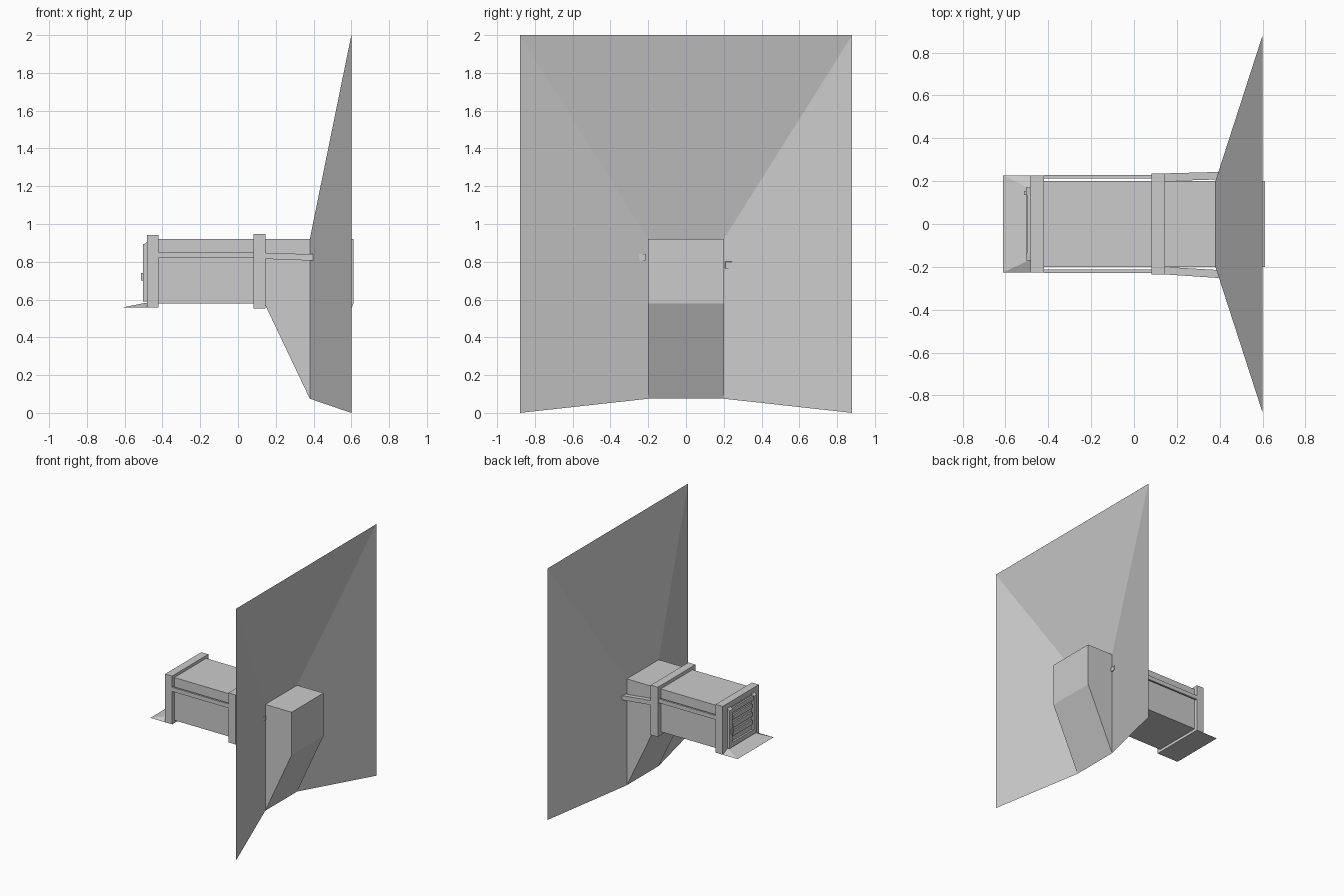
import bpy


def mesh(name, verts, faces):
    me = bpy.data.meshes.new(name)
    me.from_pydata(verts, [], faces)
    me.update()
    ob = bpy.data.objects.new(name, me)
    bpy.context.collection.objects.link(ob)
    return ob


def loft(name, a, b):
    """Solid between two matching loops of points."""
    n = len(a)
    sides = [(i, (i + 1) % n, n + (i + 1) % n, n + i) for i in range(n)]
    return mesh(name, a + b, sides + [tuple(reversed(range(n))), tuple(range(n, 2 * n))])


def rect_x(x, y0, y1, z0, z1):
    return [(x, y0, z0), (x, y1, z0), (x, y1, z1), (x, y0, z1)]


def box(name, x0, x1, y0, y1, z0, z1):
    return loft(name, rect_x(x0, y0, y1, z0, z1), rect_x(x1, y0, y1, z0, z1))


# Main body with the wedge-shaped hopper below its front end
profile = [(-0.46, 0.58), (0.14, 0.58), (0.38, 0.075), (0.612, 0.58), (0.612, 0.92), (-0.46, 0.92)]
loft("body", [(x, 0.2, z) for x, z in profile], [(x, -0.2, z) for x, z in profile])

# Flared sheet around the body, open at the bottom
inner = [(0.38, -0.2, 0.075), (0.38, -0.2, 0.92), (0.38, 0.2, 0.92), (0.38, 0.2, 0.075)]
outer = [(0.6, -0.88, 0), (0.6, -0.88, 2), (0.6, 0.88, 2), (0.6, 0.88, 0)]
mesh("flared_sheet", inner + outer, [(i, i + 1, i + 5, i + 4) for i in range(3)])

# Bands wrapping the body
box("rear_band", -0.482, -0.42, -0.227, 0.227, 0.558, 0.942)
box("middle_band", 0.082, 0.145, -0.236, 0.236, 0.552, 0.947)

# Side rails between the bands, and the slanted rods through the sheet
for s, side in ((-1, "right"), (1, "left")):
    y0, y1 = sorted((s * 0.213, s * 0.228))
    box(side + "_rail", -0.42, 0.082, y0, y1, 0.82, 0.853)
loft("right_rod", rect_x(0.14, -0.235, -0.2, 0.815, 0.847), rect_x(0.396, -0.252, -0.215, 0.806, 0.84))
loft("left_rod", rect_x(0.14, 0.2, 0.236, 0.79, 0.825), rect_x(0.396, 0.208, 0.243, 0.765, 0.80))

# Sloping lip under the rear door
loft("lip",
     [(-0.612, -0.227, 0.558), (-0.45, -0.227, 0.558), (-0.45, 0.227, 0.558), (-0.612, 0.227, 0.558)],
     [(-0.492, -0.17, 0.582), (-0.45, -0.17, 0.582), (-0.45, 0.17, 0.582), (-0.492, 0.17, 0.582)])

# Rear door: frame, slats and latch
box("door_panel", -0.487, -0.47, -0.17, 0.17, 0.59, 0.9)
for s, side in ((-1, "right"), (1, "left")):
    y0, y1 = sorted((s * 0.135, s * 0.17))
    loft(side + "_door_stile", rect_x(-0.503, y0, y1, 0.59, 0.89), rect_x(-0.48, y0, y1, 0.59, 0.905))
box("door_top_rail", -0.5, -0.48, -0.135, 0.135, 0.86, 0.895)
box("door_bottom_rail", -0.502, -0.48, -0.135, 0.135, 0.59, 0.625)
for i in range(3):
    z = 0.67 + 0.065 * i
    box("door_slat", -0.499, -0.48, -0.12, 0.12, z, z + 0.035)
box("latch", -0.513, -0.49, 0.135, 0.155, 0.70, 0.74)
